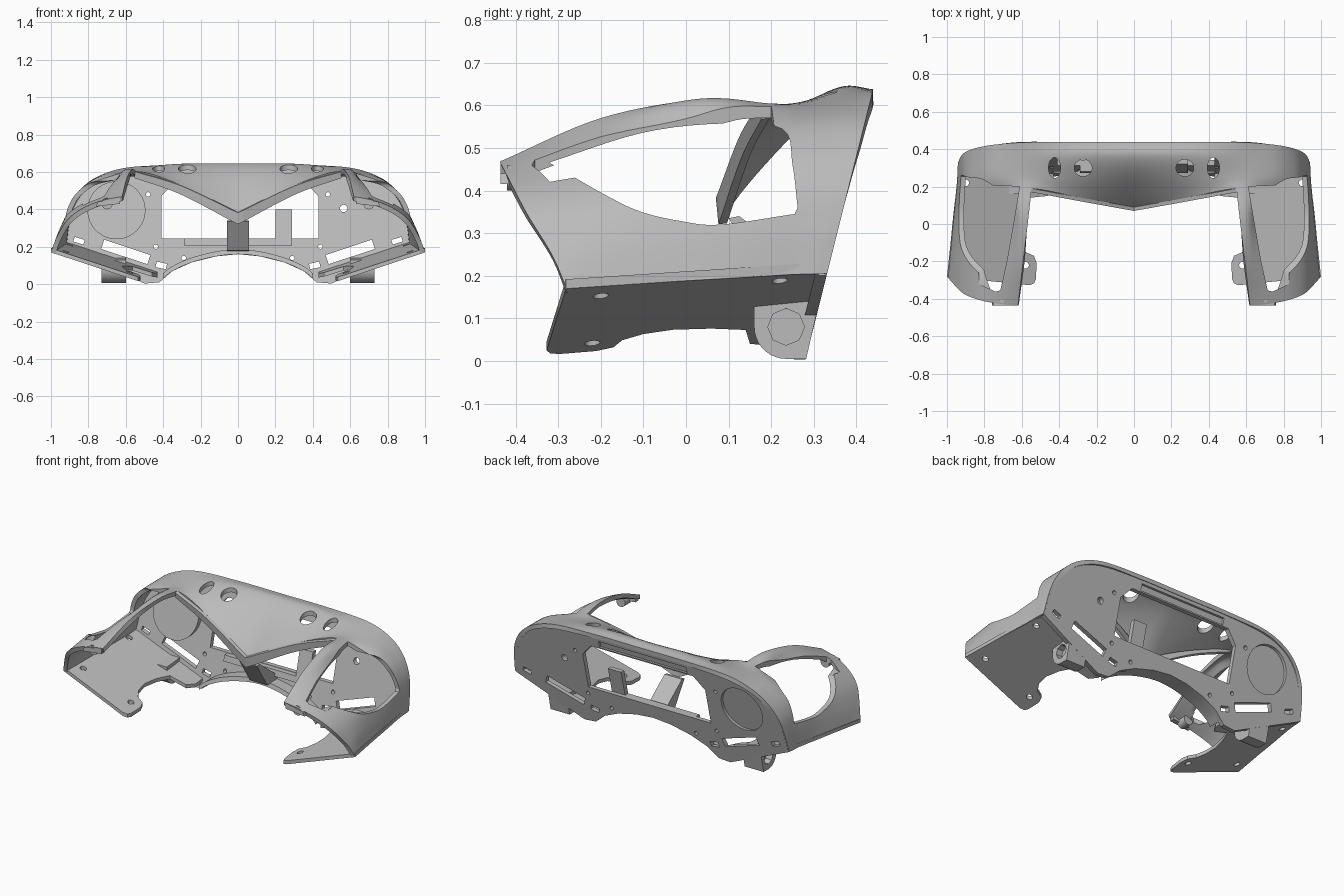
import bpy, bmesh, math
from mathutils import Vector

old = bpy.data.objects.get("Cube")
if old:
    bpy.data.objects.remove(old, do_unlink=True)

grey = bpy.data.materials.new("mid_grey")
grey.use_nodes = True
GREY = (0.5, 0.5, 0.5, 1)
grey.diffuse_color = GREY
grey.node_tree.nodes["Principled BSDF"].inputs["Base Color"].default_value = GREY


def make(name, bm):
    bm.normal_update()
    me = bpy.data.meshes.new(name)
    bm.to_mesh(me)
    bm.free()
    me.materials.append(grey)
    ob = bpy.data.objects.new(name, me)
    bpy.context.collection.objects.link(ob)
    return ob


def prism(bm, pts, lo, hi, axis):
    """Closed solid: 2D outline swept from lo to hi along an axis."""
    def put(a, b, d):
        return {"x": (d, a, b), "y": (a, d, b), "z": (a, b, d)}[axis]
    ends = [[bm.verts.new(put(a, b, d)) for a, b in pts] for d in (lo, hi)]
    n = len(pts)
    new = [bm.faces.new(ends[0]), bm.faces.new(ends[1][::-1])]
    for i in range(n):
        j = (i + 1) % n
        new.append(bm.faces.new((ends[0][j], ends[0][i], ends[1][i], ends[1][j])))
    bmesh.ops.recalc_face_normals(bm, faces=new)


def oval(cx, cy, rx, ry=None, n=32):
    ry = ry or rx
    return [(cx + rx * math.cos(math.tau * i / n), cy + ry * math.sin(math.tau * i / n)) for i in range(n)]


def box(cx, cy, hx, hy, turn=0):
    c, s = math.cos(turn), math.sin(turn)
    return [(cx + a * hx * c - b * hy * s, cy + a * hx * s + b * hy * c)
            for a, b in ((-1, -1), (1, -1), (1, 1), (-1, 1))]


def resample(pts, steps):
    """Smooth curve through the points."""
    p = [Vector(q) for q in pts]
    p = [2 * p[0] - p[1]] + p + [2 * p[-1] - p[-2]]
    out = []
    for i in range(1, len(p) - 2):
        a, b, c, d = p[i - 1:i + 3]
        for k in range(steps):
            t = k / steps
            out.append(0.5 * (2 * b + (c - a) * t + (2 * a - 5 * b + 4 * c - d) * t * t
                              + (3 * b - a - 3 * c + d) * t ** 3))
    return out + [p[-2]]


def curve2d(pts, steps):
    return [(p.x, p.y) for p in resample([(a, b, 0) for a, b in pts], steps)]


def loft(rows, across, along, skip=lambda i, j: False):
    rows = [resample(r, across) for r in rows]
    cols = [resample(c, along) for c in zip(*rows)]
    bm = bmesh.new()
    g = [[bm.verts.new(p) for p in c] for c in cols]
    for i in range(len(g) - 1):
        for j in range(len(g[0]) - 1):
            if not skip(i, j):
                bm.faces.new((g[i][j], g[i + 1][j], g[i + 1][j + 1], g[i][j + 1]))
    bmesh.ops.delete(bm, geom=[v for v in bm.verts if not v.link_faces], context="VERTS")
    return bm


def finish(ob, cutters=(), mirror="", thick=0, shear=False):
    def add_mirror():
        ob.modifiers.new("mirror", "MIRROR").merge_threshold = 0.0005
    if mirror == "first":
        add_mirror()
    if thick:
        m = ob.modifiers.new("wall", "SOLIDIFY")
        m.thickness, m.offset = thick, -1
    tools = [make(ob.name + "_cutter", c) for c in cutters]
    for c in tools:
        c.hide_render = True
        m = ob.modifiers.new("cut", "BOOLEAN")
        m.operation, m.solver, m.object = "DIFFERENCE", "EXACT", c
    if mirror == "last":
        add_mirror()
    dg = bpy.context.evaluated_depsgraph_get()
    dg.update()
    me = bpy.data.meshes.new_from_object(ob.evaluated_get(dg))
    ob.modifiers.clear()
    ob.data = me
    for c in tools:
        bpy.data.objects.remove(c, do_unlink=True)
    if shear:   # lean onto the sloping rear plane
        for v in me.vertices:
            v.co.y += 0.28 + 0.25 * v.co.z
    bpy.ops.object.select_all(action="DESELECT")
    ob.select_set(True)
    bpy.context.view_layer.objects.active = ob
    bpy.ops.object.shade_smooth_by_angle(angle=math.radians(32))
    return ob


# Outer shell: half sections from rear to front, each from lower edge over to the centre line
def level(y, pts):
    return [(x, y, z) for x, z in pts]


rim = [(.94, .205), (.925, .33), (.90, .42), (.84, .51), (.74, .58), (.58, .625)]
edge = [(0, .09, .385), (.3, .144, .528), (.548, .19, .605)]
sections = [
    [(x, .28 + .25 * z, z) for x, z in rim + [(.3, .637), (0, .637)]],
    [(.943, .3, .204), (.928, .325, .325), (.903, .34, .42), (.845, .35, .505), (.74, .355, .578),
     (.57, .355, .616), (.3, .36, .641), (0, .36, .641)],
    level(.25, [(.945, .203), (.93, .32), (.905, .42), (.85, .5), (.74, .57), (.55, .604), (.3, .592), (0, .565)]),
    level(.17, [(.952, .198), (.934, .32), (.903, .42), (.845, .495), (.71, .558)]) + edge[::-1],
    level(.03, [(.968, .19), (.94, .31), (.9, .41), (.81, .485), (.67, .55), (.565, .613), (.3, .46), (0, .25)]),
    level(-.2, [(.99, .177), (.96, .28), (.91, .37), (.83, .44), (.70, .515), (.593, .57), (.45, .6), (.3, .6)]),
    [(1, -.28, .17), (.97, -.315, .25), (.915, -.37, .34), (.84, -.402, .4), (.74, -.424, .443),
     (.62, -.437, .468), (.5, -.437, .48), (.4, -.437, .48)],
]
shell = make("outer_shell", loft(sections, 7, 8, skip=lambda i, j: i >= 35 and j >= 24))
lower_rim = curve2d([(-.32, .465), (-.19, .39), (-.105, .35), (-.01, .328), (.08, .32), (.255, .345)], 5)
upper_rim = curve2d([(.262, .36), (.25, .46), (.225, .545), (.08, .557), (-.105, .535), (-.315, .468)], 5)
window, slot, holes = bmesh.new(), bmesh.new(), bmesh.new()
for s in (-1, 1):
    prism(window, lower_rim + upper_rim, s * .5, s * 1.2, "x")
    strip = [(.612, .2), (.645, 0), (.68, -.2), (.715, -.355), (.74, -.362), (.83, -.32), (.83, .21)]
    prism(slot, [(s * x, y) for x, y in strip], .42, .75, "z")
    prism(holes, oval(s * .425, .3, .032, .055), .45, .75, "z")
    prism(holes, oval(s * .272, .3, .047, .045), .45, .75, "z")
finish(shell, [window, slot, holes], mirror="first", thick=.026)

# Lip hanging below the pointed front edge
lip = make("hood_lip", loft([edge, [(x, y + .006, z - .062 + .05 * x) for x, y, z in edge]], 10, 2))
finish(lip, mirror="first", thick=.02)

# Rear plate
arch = [(.42, .01), (.35, .07), (.25, .115), (.12, .148), (0, .16)]
right = [(0, .632)] + [(x - .006, z - .004) for x, z in rim[::-1]] + [(.5, .003)] + arch[:-1]
outline = right + [(0, .16)] + [(-x, z) for x, z in right[:0:-1]]
bm = bmesh.new()
prism(bm, outline, -.028, 0, "y")
cut = bmesh.new()
prism(cut, [(-.41, .245), (.43, .245), (.43, .47), (.36, .545), (-.34, .545), (-.41, .47)], -.1, .1, "y")
prism(cut, box(0, .573, .3, .02), -.014, .1, "y")
prism(cut, oval(-.65, .41, .14), -.018, .1, "y")
for s in (-1, 1):
    prism(cut, box(s * .6, .172, .13, .026, s * .32), -.1, .1, "y")
    prism(cut, box(s * .85, .232, .028, .013, s * .3), -.1, .1, "y")
    prism(cut, box(s * .41, .1, .028, .015, s * .2), -.1, .1, "y")
    for x, z in ((.48, .48), (.29, .14), (.44, .2)):
        prism(cut, oval(s * x, z, .012, n=12), -.1, .1, "y")
prism(cut, oval(.565, .405, .02, n=16), -.1, .1, "y")
finish(make("rear_plate", bm), [cut], shear=True)

# Round housing on the inside of the plate
bm = bmesh.new()
prism(bm, oval(-.65, .395, .155, n=48), -.06, -.02, "y")
finish(make("round_housing", bm), shear=True)

# Arched ledge along the bottom centre
bow = [(.4, .032)] + arch[1:]
bow = curve2d(bow + [(-x, z) for x, z in bow[-2::-1]], 4)
bm = bmesh.new()
prism(bm, bow + [(x, z + .026) for x, z in bow[::-1]], -.1, -.002, "y")
finish(make("arch_ledge", bm), shear=True)

# Bar under the rear window
bm = bmesh.new()
prism(bm, box(0, .225, .29, .018), -.06, -.02, "y")
finish(make("window_bar", bm), shear=True)

# Sloping floor wings
bm = bmesh.new()
prism(bm, [(1, -.282), (.56, -.327), (.535, -.318), (.525, -.295), (.52, -.21), (.535, -.17), (.58, -.15),
           (.61, -.1), (.62, -.03), (.60, .06), (.565, .14), (.46, .15), (.43, .2), (.43, .288),
           (.935, .33)], 0, .022, "z")
cut = bmesh.new()
for x, y in ((.58, -.22), (.92, -.2), (.9, .22)):
    prism(cut, oval(x, y, .018, n=16), -.1, .1, "z")
floor = finish(make("floor_wings", bm), [cut], mirror="last")
for v in floor.data.vertices:
    v.co.z += .17 - .32 * (1 - abs(v.co.x)) + .1 * (v.co.y + .28)

# Side pivots with a shallow pocket
bm = bmesh.new()
arc = [(.235 + .075 * math.cos(a), .08 + .075 * math.sin(a))
       for a in (math.radians(180 + 10 * k) for k in range(10))]
prism(bm, [(.16, .13), (.314, .143), (.282, .005)] + arc[::-1], .6, .73, "x")
cut = bmesh.new()
prism(cut, oval(.235, .08, .043, n=8), .69, .8, "x")
finish(make("side_pivots", bm), [cut], mirror="last")

# Screw tabs at the front ends of the struts
bm = bmesh.new()
prism(bm, oval(.7, .43, .03, n=24), -.42, -.36, "y")
prism(bm, [(.63, .43), (.76, .415), (.75, .44), (.63, .465)], -.435, -.405, "y")
finish(make("screw_tabs", bm), mirror="last")

# Centre bracket and small upright behind the hood
bm = bmesh.new()
prism(bm, [(.1, .335), (.125, .34), (.32, .19), (.29, .17), (.2, .18)], -.06, .06, "x")
finish(make("centre_bracket", bm))
bm = bmesh.new()
prism(bm, box(.245, .32, .045, .08), -.06, -.03, "y")
finish(make("small_upright", bm), shear=True)
